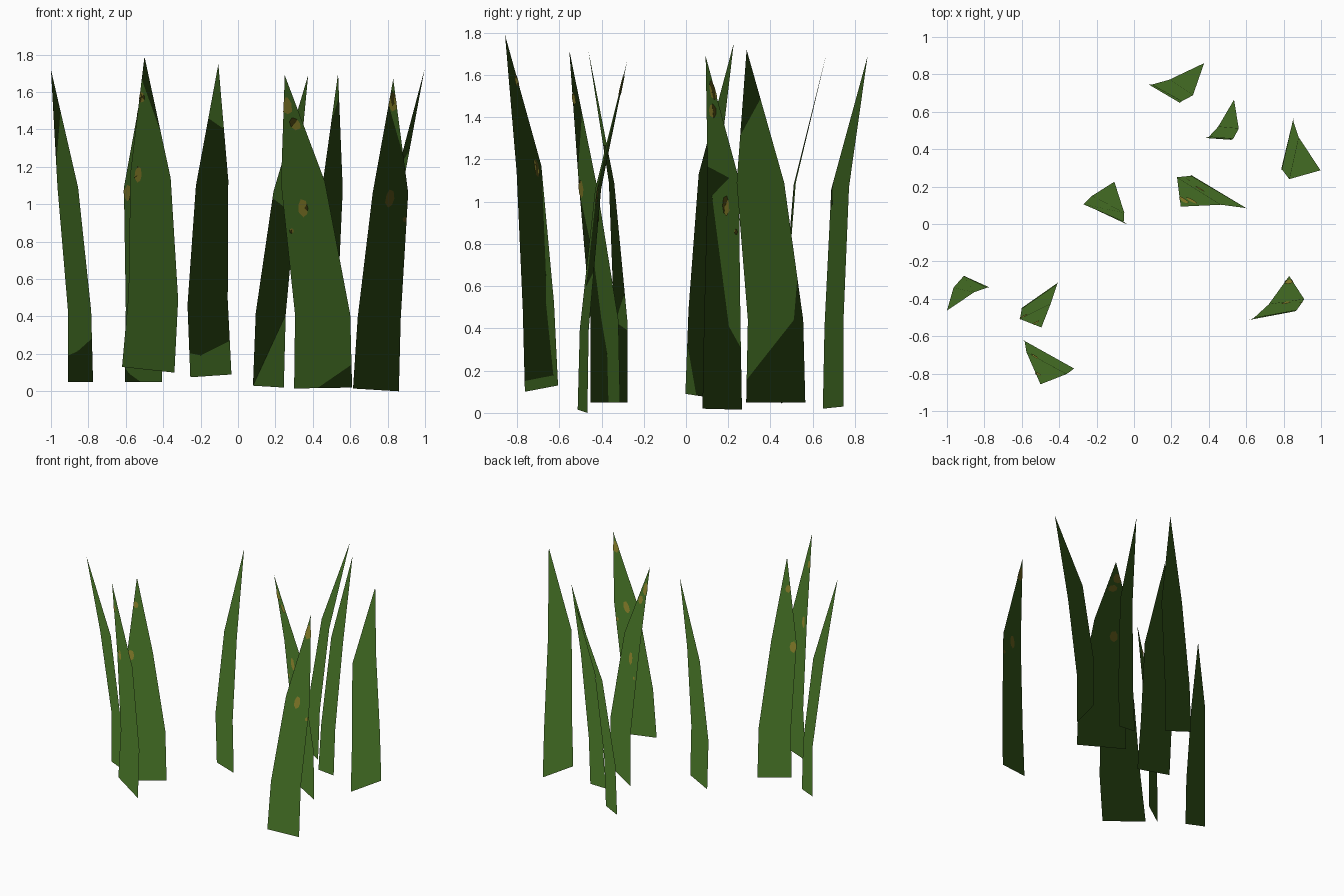
import bpy, math
from mathutils import Vector

if "Cube" in bpy.data.objects:
    bpy.data.objects.remove(bpy.data.objects["Cube"])


def material(name, colour):
    m = bpy.data.materials.new(name)
    m.diffuse_color = (*colour, 1)
    m.use_nodes = True
    m.node_tree.nodes["Principled BSDF"].inputs["Base Color"].default_value = m.diffuse_color
    return m


green = material("leaf_green", (0.056, 0.152, 0.017))
ochre = material("dry_ochre", (0.235, 0.205, 0.022))


def make(name, verts, faces, mat):
    """Mesh whose shading normals all point up, as usual for grass cards."""
    me = bpy.data.meshes.new(name)
    me.from_pydata([tuple(v) for v in verts], [], faces)
    me.materials.append(mat)
    for p in me.polygons:
        p.use_smooth = True
    me.update()
    me.normals_split_custom_set_from_vertices([(0, 0, 1)] * len(verts))
    ob = bpy.data.objects.new(name, me)
    bpy.context.collection.objects.link(ob)
    return ob


def on_blade(rows, s, z):
    """Point on a blade: s across (0..1), z the height."""
    for (a, b), (c, d) in zip(rows, rows[1:]):
        mid0, mid1 = (a.z + b.z) / 2, (c.z + d.z) / 2
        if z <= mid1 or c == d:
            t = min(max((z - mid0) / (mid1 - mid0), 0), 1)
            return a.lerp(c, t).lerp(b.lerp(d, t), s)


def blade(name, base, low, high, tip, spots=()):
    rows = [(Vector(l), Vector(r)) for l, r in (base, low, high, (tip, tip))]
    verts = [p for pair in rows[:3] for p in pair] + [Vector(tip)]
    make(name, verts, [(0, 1, 3, 2), (2, 3, 5, 4), (4, 5, 6)], green)

    # dry spots: thin patches just off both sides of the blade
    for k, (s, z, w, h) in enumerate(spots):
        l, r = on_blade(rows, 0, z), on_blade(rows, 1, z)
        width = (r - l).length
        up = on_blade(rows, s, z + .05) - on_blade(rows, s, z - .05)
        n = (r - l).cross(up).normalized() * 0.003
        pts = [on_blade(rows, s, z)]
        for i in range(7):
            a = i * math.tau / 7 + k
            f = 1.0 if i % 3 else 0.85
            u = min(max(s + f * w / 2 * math.cos(a) / width, 0), 1)
            pts.append(on_blade(rows, u, z + f * h / 2 * math.sin(a)))
        for side, sign in (("front", 1), ("back", -1)):
            fan = [(0, 1 + i, 1 + (i + 1) % 7)[::sign] for i in range(7)]
            make(f"{name}_spot_{k + 1}_{side}", [p + n * sign for p in pts], fan, ochre)


# back blades
blade("blade_back",
      ((.08, .745, .03), (.245, .648, .02)), ((.095, .745, .42), (.255, .656, .41)),
      ((.19, .772, 1.07), (.315, .688, 1.06)), (.375, .86, 1.69))
blade("blade_back_right",
      ((.38, .46, .05), (.52, .45, .045)), ((.40, .466, .41), (.53, .455, .41)),
      ((.45, .52, 1.09), (.56, .51, 1.08)), (.535, .665, 1.70))
blade("blade_far_right",
      ((.785, .285, .05), (.855, .565, .05)), ((.79, .293, .44), (.85, .555, .44)),
      ((.83, .24, 1.09), (.88, .465, 1.09)), (.997, .287, 1.72))

# middle blades
blade("blade_middle_right",
      ((.30, .265, .015), (.61, .078, .02)), ((.305, .258, .41), (.60, .085, .41)),
      ((.23, .25, 1.11), (.465, .103, 1.12)), (.25, .093, 1.69),
      [(.43, .98, .07, .10), (.62, 1.43, .075, .07), (.3, 1.53, .06, .11), (.12, .86, .03, .03)])
blade("blade_middle",
      ((-.255, .10, .075), (-.035, -.003, .09)), ((-.27, .105, .46), (-.055, .012, .49)),
      ((-.225, .15, 1.1), (-.052, .06, 1.13)), (-.105, .226, 1.75))

# front and left blades
blade("blade_far_left",
      ((-.91, -.277, .05), (-.775, -.338, .05)), ((-.91, -.278, .44), (-.785, -.34, .43)),
      ((-.965, -.34, 1.09), (-.855, -.365, 1.09)), (-1, -.463, 1.72))
blade("blade_left",
      ((-.605, -.452, .05), (-.405, -.312, .05)), ((-.60, -.452, .44), (-.41, -.32, .44)),
      ((-.61, -.508, 1.09), (-.445, -.425, 1.09)), (-.495, -.553, 1.72),
      [(.12, 1.06, .06, .09), (.25, 1.49, .045, .06)])
blade("blade_front_left",
      ((-.62, -.606, .13), (-.34, -.763, .10)), ((-.585, -.625, .52), (-.32, -.773, .49)),
      ((-.575, -.685, 1.17), (-.36, -.802, 1.14)), (-.50, -.857, 1.79),
      [(.2, 1.15, .05, .09), (.15, 1.57, .045, .06)])
blade("blade_front_right",
      ((.615, -.513, .015), (.86, -.467, 0)), ((.64, -.503, .395), (.87, -.461, .39)),
      ((.72, -.43, 1.06), (.91, -.402, 1.06)), (.83, -.278, 1.67),
      [(.5, 1.03, .055, .10), (.55, 1.55, .06, .11), (.95, .92, .025, .035)])
